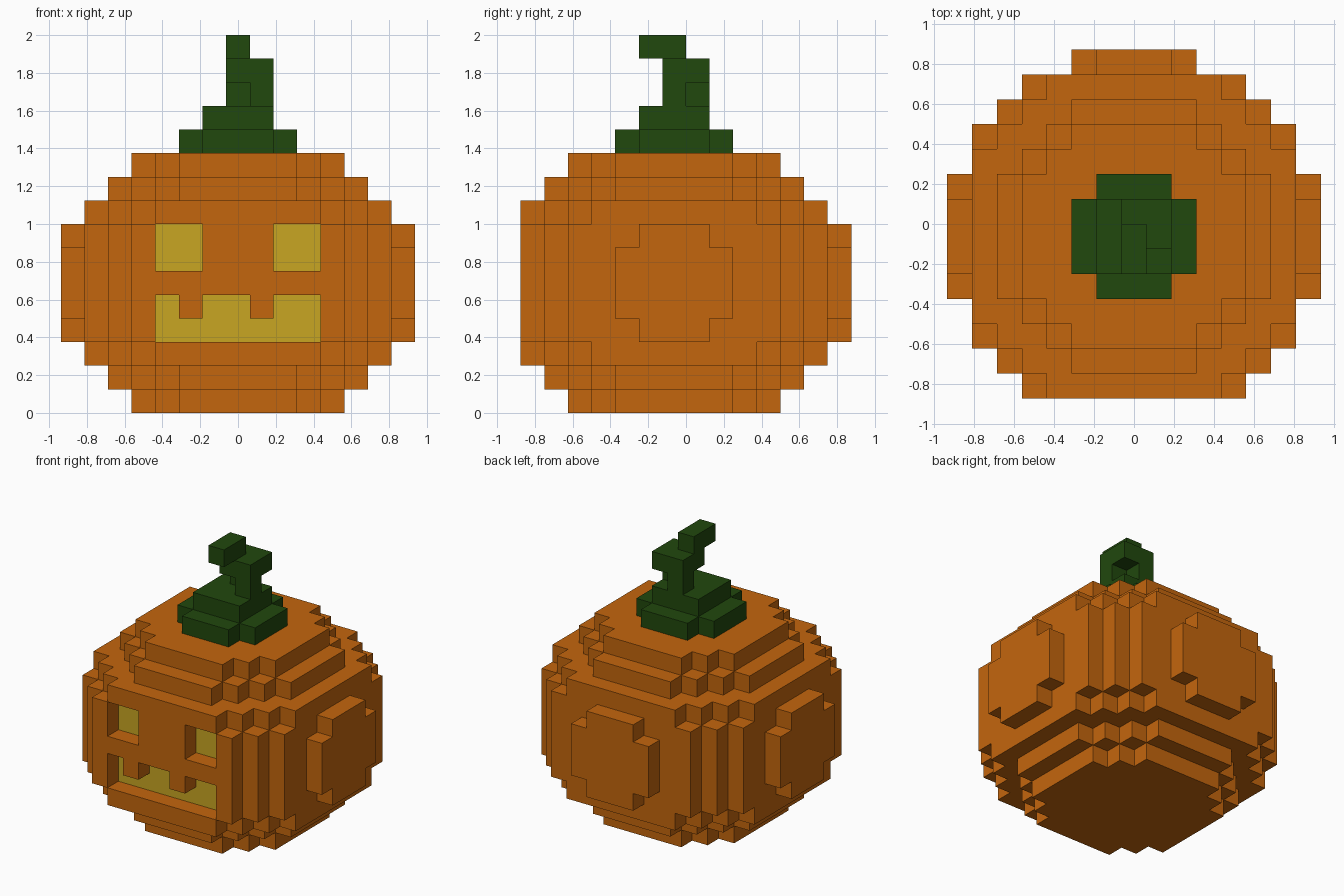
import bpy, bmesh

if "Cube" in bpy.data.objects:
    bpy.data.objects.remove(bpy.data.objects["Cube"])

V = 0.125          # block size
Y0 = -0.0625       # body axis sits half a block toward the front


def material(name, rgb):
    m = bpy.data.materials.new(name)
    m.diffuse_color = (*rgb, 1)
    m.use_nodes = True
    m.node_tree.nodes["Principled BSDF"].inputs["Base Color"].default_value = m.diffuse_color
    return m


ORANGE = material("pumpkin orange", (0.552, 0.133, 0.004))
YELLOW = material("glow yellow", (0.578, 0.381, 0.016))
GREEN = material("stem green", (0.015, 0.065, 0.004))


# For each direction: the four corners of that block side, wound outward
SIDES = {
    (1, 0, 0): [(1, -1, -1), (1, 1, -1), (1, 1, 1), (1, -1, 1)],
    (-1, 0, 0): [(-1, 1, -1), (-1, -1, -1), (-1, -1, 1), (-1, 1, 1)],
    (0, 1, 0): [(1, 1, -1), (-1, 1, -1), (-1, 1, 1), (1, 1, 1)],
    (0, -1, 0): [(-1, -1, -1), (1, -1, -1), (1, -1, 1), (-1, -1, 1)],
    (0, 0, 1): [(-1, -1, 1), (1, -1, 1), (1, 1, 1), (-1, 1, 1)],
    (0, 0, -1): [(-1, 1, -1), (1, 1, -1), (1, -1, -1), (-1, -1, -1)],
}


def block_object(name, cells, mats, pick=lambda cell, side: 0):
    """Outer skin of a set of (i, j, k) blocks as one object."""
    bm = bmesh.new()
    for i, j, k in cells:
        for side, corners in SIDES.items():
            if (i + side[0], j + side[1], k + side[2]) in cells:
                continue
            f = bm.faces.new([bm.verts.new(((i + a / 2) * V,
                                            (j + b / 2) * V + Y0,
                                            (k + 0.5 + c / 2) * V))
                              for a, b, c in corners])
            f.material_index = pick((i, j, k), side)
    bmesh.ops.remove_doubles(bm, verts=bm.verts, dist=1e-4)
    me = bpy.data.meshes.new(name)
    bm.to_mesh(me)
    bm.free()
    for m in mats:
        me.materials.append(m)
    ob = bpy.data.objects.new(name, me)
    bpy.context.collection.objects.link(ob)
    return ob


def rounded(d):
    """Square of half-width 2 without its corners, as (a, b) pairs."""
    return {(a, b) for a in range(-d, d + 1) for b in range(-d, d + 1)
            if abs(a) + abs(b) < 2 * d}


# Body: stacked stepped octagons, (max reach, max diagonal) by distance from middle layer
STEPS = {0: (6, 10), 1: (6, 10), 2: (6, 10), 3: (6, 9), 4: (5, 7), 5: (4, 6)}
body = set()
for k in range(11):
    reach, diag = STEPS[abs(k - 5)]
    r = range(-reach, reach + 1)
    body |= {(i, j, k) for i in r for j in r if abs(i) + abs(j) <= diag}

# Raised pads on both sides and the back
for a, b in rounded(2):
    body |= {(7, a, 5 + b), (-7, a, 5 + b), (a, 7, 5 + b)}

# Carved face: two eyes and a mouth with two teeth
carved = {(i, -6, k) for i in (-3, -2, 2, 3) for k in (6, 7)}
carved |= {(i, -6, 3) for i in range(-3, 4)}
carved |= {(i, -6, 4) for i in range(-3, 4) if i not in (-2, 1)}
body -= carved


def face_colour(cell, side):
    # yellow at the back of each carved recess
    i, j, k = cell
    return 1 if side == (0, -1, 0) and (i, j - 1, k) in carved else 0


block_object("pumpkin_body", body, [ORANGE, YELLOW], face_colour)

# Stem: wide base, collar, twisted neck and forward tip
block_object("stem_base", {(a, b, 11) for a, b in rounded(2)}, [GREEN])
stem = {(i, j, 12) for i in (-1, 0, 1) for j in (-1, 0, 1)}
stem |= {(1, 0, 13), (0, 1, 13)}
stem |= {(i, j, 14) for i in (0, 1) for j in (0, 1)}
stem |= {(0, -1, 15), (0, 0, 15)}
block_object("stem", stem, [GREEN])
